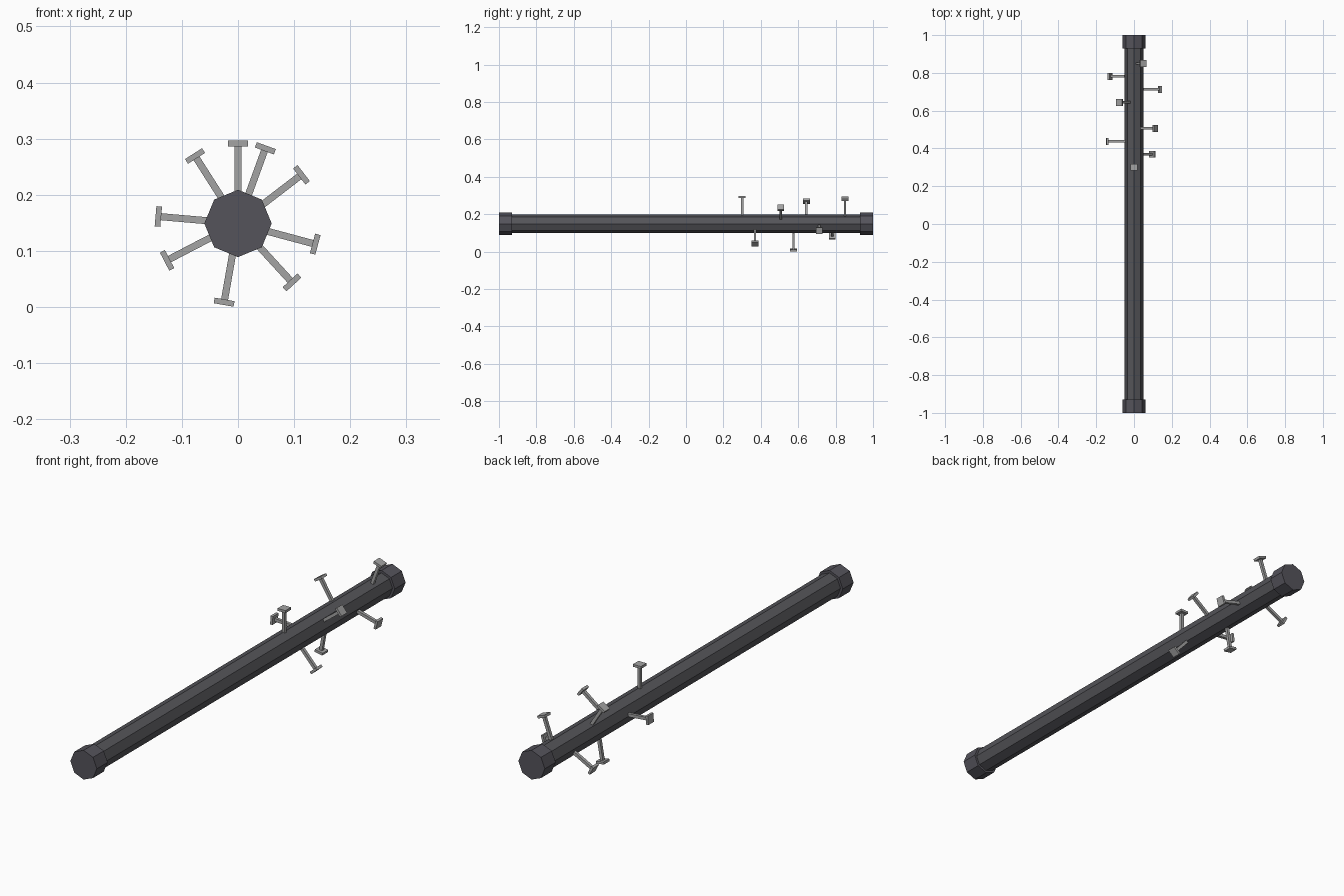
import bpy
from math import radians, pi
from mathutils import Matrix, Vector

if "Cube" in bpy.data.objects:
    bpy.data.objects.remove(bpy.data.objects["Cube"], do_unlink=True)

AXIS_Z = 0.149


def material(name, rgb):
    mat = bpy.data.materials.new(name)
    mat.use_nodes = True
    mat.diffuse_color = (*rgb, 1)
    mat.node_tree.nodes["Principled BSDF"].inputs["Base Color"].default_value = (*rgb, 1)
    return mat


dark_iron = material("dark iron", (0.09, 0.09, 0.1))
cap_iron = material("cap iron", (0.09, 0.087, 0.105))
steel = material("pale steel", (0.37, 0.37, 0.37))


def octagon_bar(name, radius, y0, y1, mat):
    # Eight-sided bar along y with a corner pointing up
    bpy.ops.mesh.primitive_cylinder_add(vertices=8, radius=radius, depth=y1 - y0)
    obj = bpy.context.object
    obj.name = name
    obj.matrix_world = (Matrix.Translation((0, (y0 + y1) / 2, AXIS_Z))
                        @ Matrix.Rotation(pi / 2, 4, "X"))
    obj.data.materials.append(mat)


def block(name, size, radius, y, turn, mat):
    # Box set at a distance from the bar's axis, turned around that axis
    bpy.ops.mesh.primitive_cube_add(size=1)
    obj = bpy.context.object
    obj.name = name
    obj.matrix_world = (Matrix.Translation((0, y, AXIS_Z))
                        @ Matrix.Rotation(turn, 4, "Y")
                        @ Matrix.Translation((0, 0, radius))
                        @ Matrix.Diagonal(Vector((*size, 1))))
    obj.data.materials.append(mat)


# Shaft with an end cap on each end
octagon_bar("shaft", 0.05, -0.99, 0.99, dark_iron)
octagon_bar("front_cap", 0.06, -1.0, -0.93, cap_iron)
octagon_bar("back_cap", 0.06, 0.93, 1.0, cap_iron)

# Nails spiralling around the back half of the shaft
for i in range(9):
    y = 0.3 + i * 0.06875
    turn = radians(137.5 * i)
    block(f"nail_stem_{i + 1}", (0.0125, 0.0125, 0.1), 0.09, y, turn, steel)
    block(f"nail_head_{i + 1}", (0.036, 0.036, 0.01), 0.1425, y, turn, steel)
